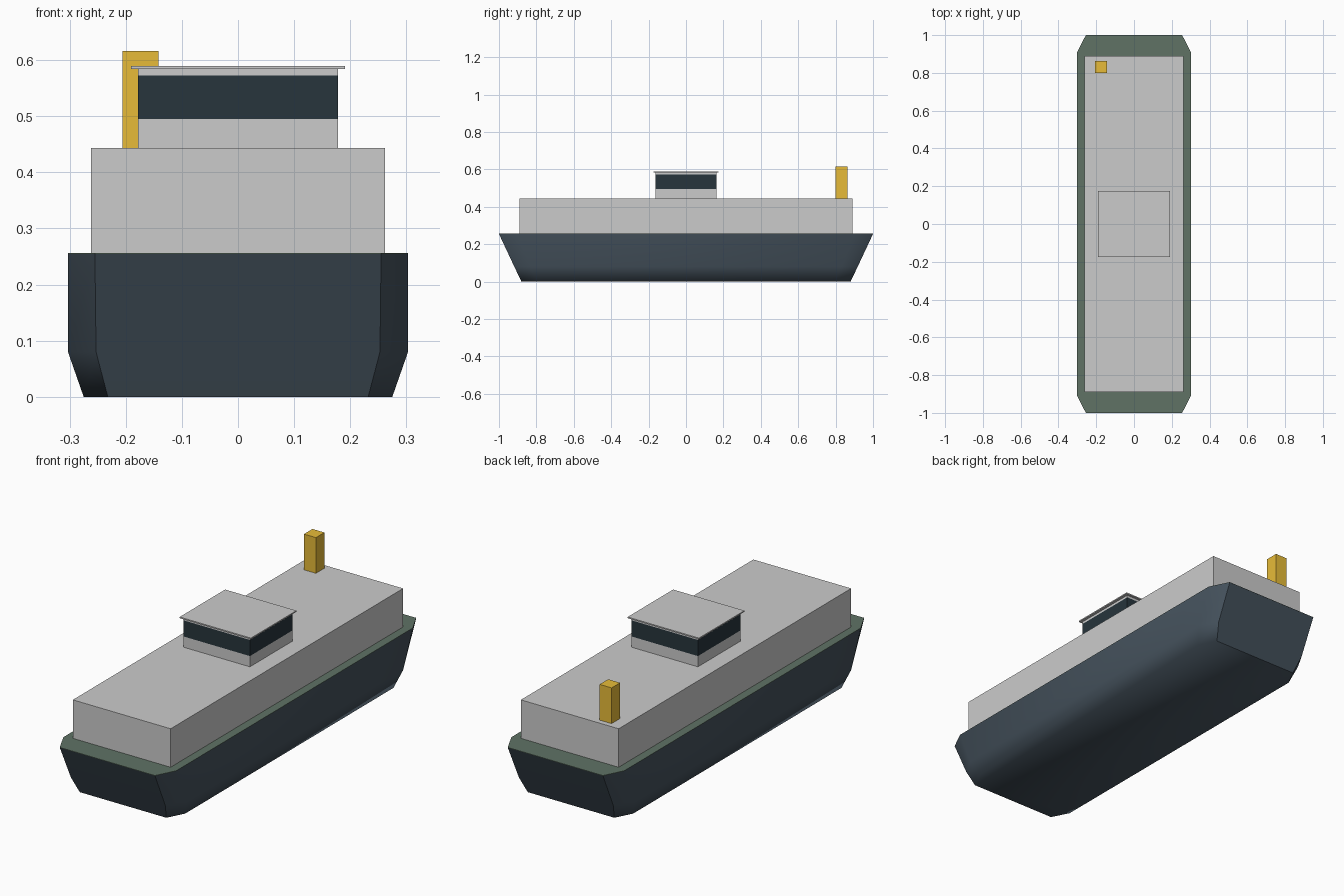
import bpy, bmesh

if "Cube" in bpy.data.objects:
    bpy.data.objects.remove(bpy.data.objects["Cube"])


def material(name, rgb):
    m = bpy.data.materials.new(name)
    m.diffuse_color = (*rgb, 1)
    m.use_nodes = True
    m.node_tree.nodes["Principled BSDF"].inputs["Base Color"].default_value = m.diffuse_color
    return m


def finish(name, bm, mat=None):
    bmesh.ops.recalc_face_normals(bm, faces=bm.faces)
    me = bpy.data.meshes.new(name)
    bm.to_mesh(me)
    bm.free()
    if mat:
        me.materials.append(mat)
    ob = bpy.data.objects.new(name, me)
    bpy.context.collection.objects.link(ob)
    return ob


def box(name, x, y, z, mat=None):
    bm = bmesh.new()
    bmesh.ops.create_cube(bm, size=1)
    for v in bm.verts:
        v.co = [r[0] + (c + 0.5) * (r[1] - r[0]) for c, r in zip(v.co, (x, y, z))]
    return finish(name, bm, mat)


def outline(half_w, half_l, end_w, side_l):
    """Rectangle with cut corners, counter-clockwise."""
    q = [(half_w, side_l), (end_w, half_l)]
    return (q + [(-x, y) for x, y in reversed(q)]
            + [(-x, -y) for x, y in q] + [(x, -y) for x, y in reversed(q)])


hull_mat = material("hull_paint", (0.06, 0.085, 0.11))
deck_mat = material("deck_paint", (0.115, 0.17, 0.13))
glass_mat = material("dark_glass", (0.02, 0.035, 0.045))
stack_mat = material("stack_paint", (0.8, 0.5, 0.04))

# Hull: three cut-corner sections lofted from keel to deck
sections = [(0.0, outline(0.275, 0.88, 0.232, 0.797)),
            (0.08, outline(0.303, 0.918, 0.253, 0.831)),
            (0.255, outline(0.303, 1.0, 0.255, 0.905))]
bm = bmesh.new()
rings = [[bm.verts.new((x, y, z)) for x, y in pts] for z, pts in sections]
for low, high in zip(rings, rings[1:]):
    for i in range(8):
        j = (i + 1) % 8
        bm.faces.new((low[i], low[j], high[j], high[i]))
bm.faces.new(rings[0][::-1])
top = bm.faces.new(rings[-1])
for f in bm.faces:
    f.smooth = True
bm.normal_update()
# Crisp edges around the deck, bow and stern; soft bilge along the sides
for f in bm.faces:
    if f == top or abs(f.normal.y) > 0.8:
        for e in f.edges:
            if any(g != f and (g == top or abs(g.normal.y) <= 0.8) for g in e.link_faces):
                e.smooth = False
finish("hull", bm, hull_mat)

# Deck: thin plate on the hull
bm = bmesh.new()
face = bm.faces.new([bm.verts.new((x, y, 0.2545)) for x, y in sections[-1][1]])
new = bmesh.ops.extrude_face_region(bm, geom=[face], use_keep_orig=True)["geom"]
for v in new:
    if isinstance(v, bmesh.types.BMVert):
        v.co.z = 0.2565
finish("deck", bm, deck_mat)

# Long superstructure
box("superstructure", (-0.262, 0.262), (-0.89, 0.89), (0.255, 0.443))

# Wheelhouse with window band and overhanging roof
for name, z0, z1, mat in (("wheelhouse_base", 0.443, 0.495, None),
                          ("wheelhouse_windows", 0.495, 0.573, glass_mat),
                          ("wheelhouse_top", 0.573, 0.585, None)):
    box(name, (-0.178, 0.178), (-0.163, 0.163), (z0, z1), mat)
box("wheelhouse_roof", (-0.191, 0.191), (-0.174, 0.174), (0.584, 0.59))

# Exhaust stack at the stern
box("exhaust_stack", (-0.206, -0.142), (0.799, 0.864), (0.443, 0.616), stack_mat)
